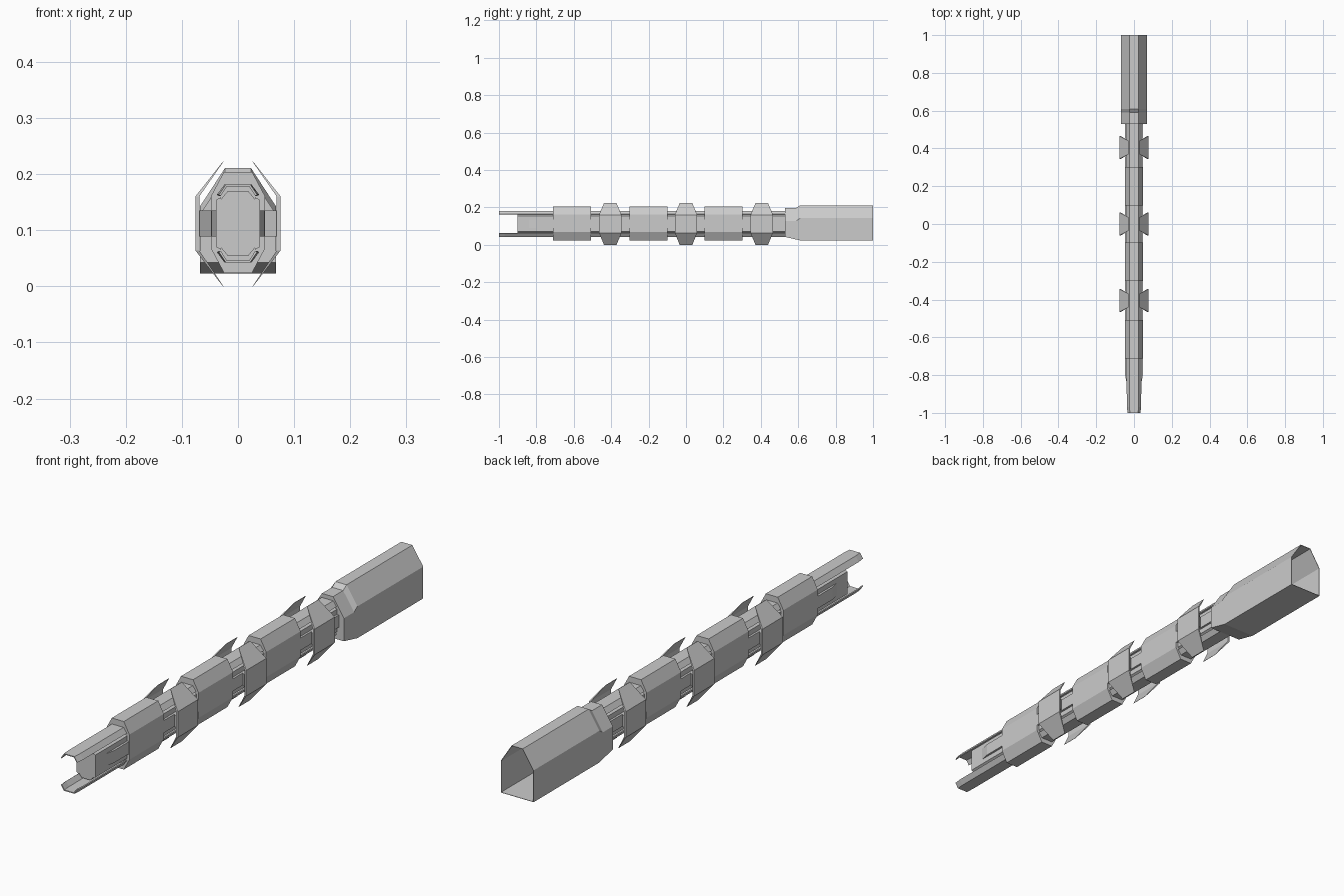
import bpy, bmesh

if "Cube" in bpy.data.objects:
    bpy.data.objects.remove(bpy.data.objects["Cube"])

CZ = 0.112


def loft(name, sections, cap_start=True, cap_end=True, closed=True):
    """Skin a list of equal-length point loops."""
    bm = bmesh.new()
    rings = [[bm.verts.new(p) for p in s] for s in sections]
    n = len(rings[0])
    for a, b in zip(rings, rings[1:]):
        for i in range(n if closed else n - 1):
            j = (i + 1) % n
            bm.faces.new((a[i], a[j], b[j], b[i]))
    if closed and cap_start:
        bm.faces.new(rings[0])
    if closed and cap_end:
        bm.faces.new(rings[-1])
    bmesh.ops.recalc_face_normals(bm, faces=bm.faces)
    me = bpy.data.meshes.new(name)
    bm.to_mesh(me)
    bm.free()
    ob = bpy.data.objects.new(name, me)
    bpy.context.collection.objects.link(ob)
    return ob


def octagon(y, w, h, tw, sh, cz=CZ):
    """Tall octagon: half width w, half height h, flat half width tw, side half height sh."""
    q = [(w, -sh), (w, sh), (tw, h), (-tw, h), (-w, sh), (-w, -sh), (-tw, -h), (tw, -h)]
    return [(x, y, cz + z) for x, z in q]


def solidify(ob, t, offset=-1):
    m = ob.modifiers.new("thickness", "SOLIDIFY")
    m.thickness, m.offset = t, offset


# Inner core and slightly wider side cheeks
loft("core", [octagon(y, 0.033, 0.058, 0.018, 0.04) for y in (-0.9, 0.56)])
for s in (-1, 1):
    loft("side_cheek_" + ("left" if s < 0 else "right"),
         [[(s * x, y, CZ + z) for x, z in ((0.03, -0.047), (0.039, -0.042), (0.039, 0.042), (0.03, 0.047))]
          for y in (-0.9, 0.56)])
    # Side rail with tapered nose
    loft("side_rail_" + ("left" if s < 0 else "right"),
         [[(s * x, y, CZ + z) for x, z in ((0.03, -0.023), (xo, -0.023), (xo, 0.023), (0.03, 0.023))]
          for y, xo in ((-0.84, 0.039), (-0.8, 0.047), (0.54, 0.047))])

# Top and bottom channel strips, reaching forward as jaws
for s, part in ((1, "upper"), (-1, "lower")):
    def strip(y, k=1):
        return [(x * k, y, CZ + s * z) for x, z in ((-0.036, 0.05), (-0.023, 0.068), (0.023, 0.068), (0.036, 0.05))]
    jaw = loft(part + "_jaw", [strip(-1.0, 0.9), strip(-0.97), strip(0.56)], closed=False)
    solidify(jaw, 0.004, 0)

# Three octagonal sleeves
for i, y in enumerate((-0.61, -0.2, 0.2)):
    loft("sleeve_%d" % (i + 1),
         [octagon(yy, 0.048, 0.09, 0.025, 0.047, 0.114) for yy in (y - 0.102, y + 0.102)])

# Three pairs of claw-tipped side fins with struts
for i, y in enumerate((-0.405, 0.0, 0.405)):
    for s in (-1, 1):
        tag = "%d_%s" % (i + 1, "left" if s < 0 else "right")
        prof = [(0.027, 0.0, 0.034, 0.001), (0.076, 0.064, 0.06, 0.007),
                (0.076, 0.160, 0.06, 0.007), (0.027, 0.222, 0.034, 0.001)]
        loft("fin_" + tag,
             [[(s * x, y - hw, z), (s * x, y + hw, z), (s * (x - t), y + hw, z), (s * (x - t), y - hw, z)]
              for x, z, hw, t in prof])
        loft("fin_strut_" + tag,
             [[(s * x, y + a * hw, CZ + b * 0.023) for a, b in ((-1, -1), (1, -1), (1, 1), (-1, 1))]
              for x, hw in ((0.036, 0.03), (0.07, 0.055))])


# Rear housing: capped at the front collar, open at the back
def shell(y, bottom, side, top, w=0.068, tw=0.023):
    return [(x, y, z) for x, z in ((-w, bottom), (w, bottom), (w, side), (tw, top), (-tw, top), (-w, side))]


housing = loft("rear_housing", [shell(0.53, 0.042, 0.128, 0.197), shell(0.59, 0.028, 0.128, 0.197),
                                shell(0.61, 0.023, 0.142, 0.211), shell(1.0, 0.023, 0.142, 0.211)],
               cap_end=False)
solidify(housing, 0.002)
